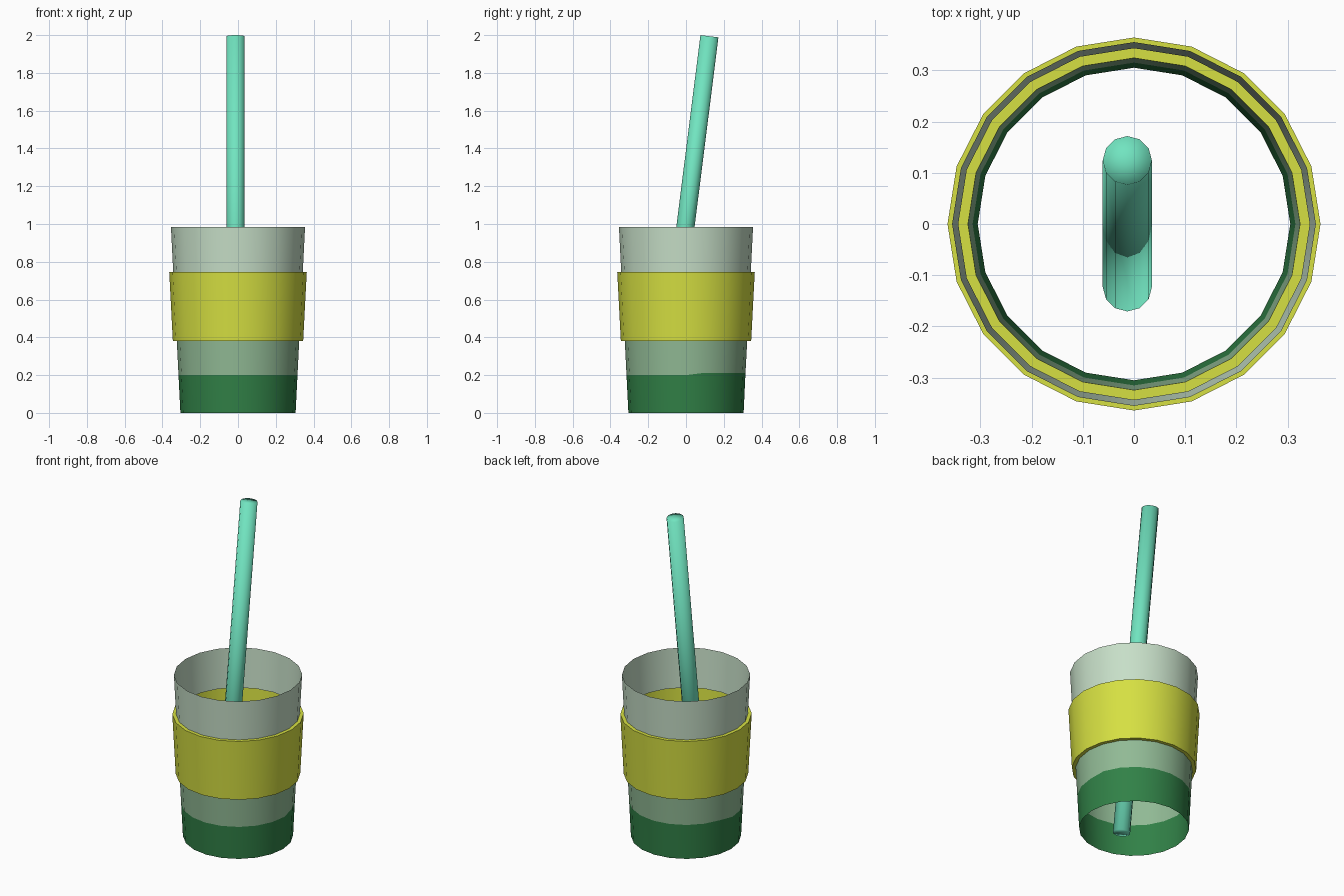
import bpy
import bmesh
from math import sin, cos, pi, radians
from mathutils import Vector

SIDES = 20

cube = bpy.data.objects.get("Cube")
if cube:
    bpy.data.objects.remove(cube, do_unlink=True)


def material(name, *srgb):
    """Flat colour given as 0-255 display values, stored as linear."""
    def lin(c):
        c /= 255
        return c / 12.92 if c <= 0.04045 else ((c + 0.055) / 1.055) ** 2.4
    colour = [lin(c) for c in srgb] + [1]
    mat = bpy.data.materials.new(name)
    mat.use_nodes = True
    mat.diffuse_color = colour
    mat.node_tree.nodes["Principled BSDF"].inputs["Base Color"].default_value = colour
    return mat


def finish(name, bm, mats, angle):
    mesh = bpy.data.meshes.new(name)
    bm.to_mesh(mesh)
    bm.free()
    for mat in mats:
        mesh.materials.append(mat)
    obj = bpy.data.objects.new(name, mesh)
    bpy.context.collection.objects.link(obj)
    bpy.ops.object.select_all(action="DESELECT")
    obj.select_set(True)
    bpy.context.view_layer.objects.active = obj
    bpy.ops.object.shade_smooth_by_angle(angle=radians(angle))
    return obj


def lathe(name, profile, mats, bands):
    """Spin (radius, height) points; bands gives each strip's material index."""
    bm = bmesh.new()
    rings = [[bm.verts.new((r * cos(2 * pi * i / SIDES), r * sin(2 * pi * i / SIDES), z))
              for i in range(SIDES)] for r, z in profile]
    for low, high, band in zip(rings, rings[1:], bands):
        for i in range(SIDES):
            j = (i + 1) % SIDES
            bm.faces.new((low[i], low[j], high[j], high[i])).material_index = band
    return finish(name, bm, mats, 30)


pale = material("pale sage", 199, 223, 200)
sage = material("sage green", 145, 186, 149)
drink = material("deep green", 49, 129, 71)
lime = material("lime yellow", 214, 224, 66)
mint = material("mint", 113, 228, 192)

# Open, thin-walled cup with a hollow sleeve bulging out of its middle
lower = lathe("cup_lower", [(0.305, 0), (0.315, 0.2), (0.324, 0.38)], [drink, sage], [0, 1])
lathe("cup_sleeve", [(0.324, 0.38), (0.345, 0.38), (0.364, 0.745), (0.343, 0.745)],
      [lime], [0, 0, 0])
lathe("cup_upper", [(0.343, 0.745), (0.355, 0.985)], [pale], [0])

# The deep green edge sits slightly higher at the back
for v in lower.data.vertices:
    if abs(v.co.z - 0.2) < 0.01 and v.co.y > 0.09:
        v.co.z += 0.012

# Leaning straw with softly shaded ends
bottom, top = Vector((-0.013, -0.123, 0.03)), Vector((-0.013, 0.124, 1.994))
axis = top - bottom
bm = bmesh.new()
bmesh.ops.create_cone(bm, cap_ends=True, cap_tris=True, segments=12,
                      radius1=0.048, radius2=0.048, depth=axis.length)
straw = finish("straw", bm, [mint], 180)
straw.location = (bottom + top) / 2
straw.rotation_euler = axis.to_track_quat("Z", "Y").to_euler()
